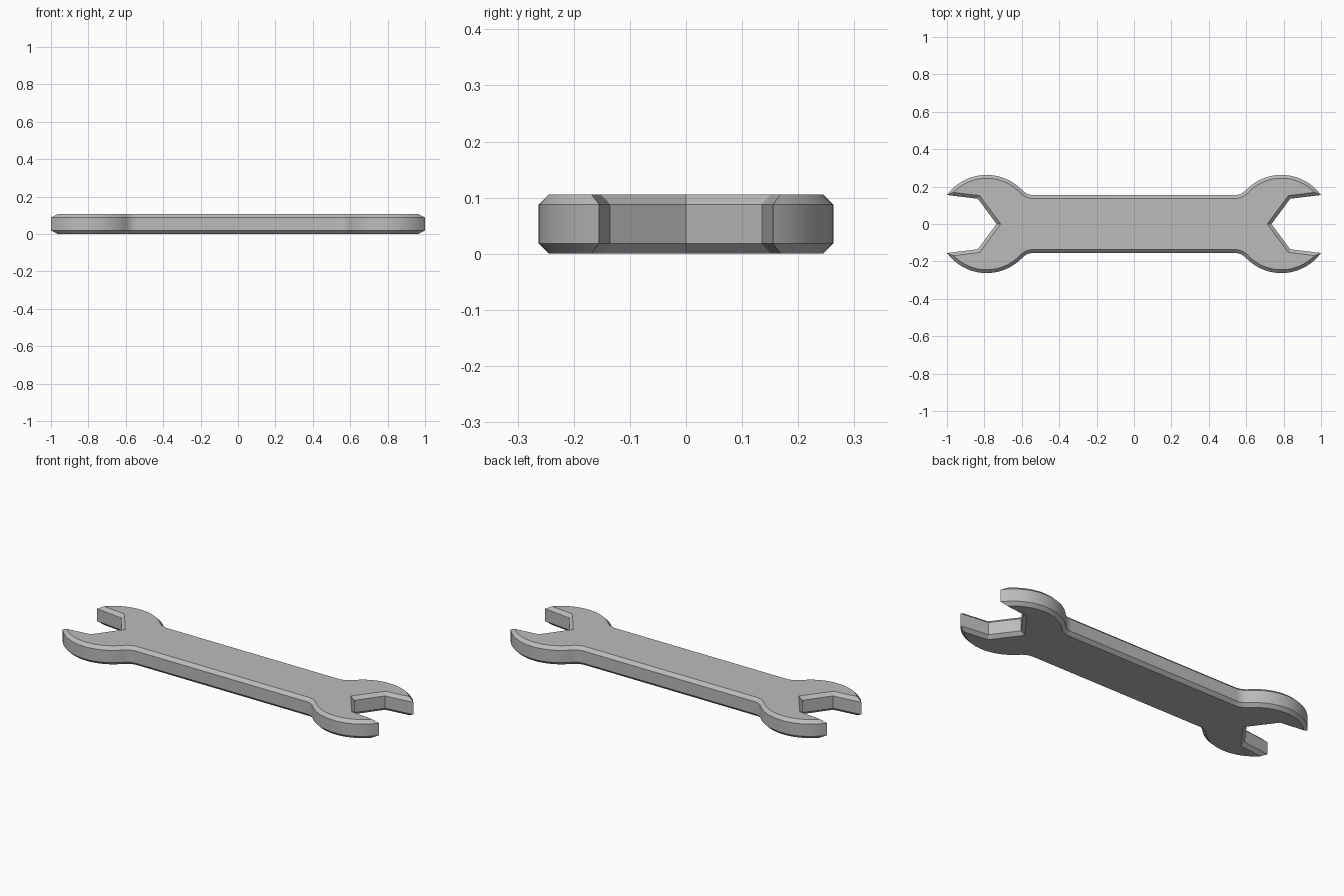
import bpy
import bmesh
from math import atan2, pi, sin, cos, sqrt
from mathutils import Vector
from mathutils.geometry import intersect_line_sphere_2d

cube = bpy.data.objects.get("Cube")
if cube:
    bpy.data.objects.remove(cube)

HEAD_X, HEAD_R = 0.788, 0.2625       # round head
HANDLE, FILLET = 0.155, 0.08         # handle half width, neck radius
HEIGHT, BEVEL = 0.106, 0.018
THROAT, CORNER, TIP = Vector((0.735, 0)), Vector((0.835, 0.135)), Vector((1, 0.155))


def arc(centre, radius, start, end, steps):
    angles = [start + (end - start) * i / steps for i in range(steps + 1)]
    return [centre + radius * Vector((cos(a), sin(a))) for a in angles]


def normal(a, b):
    d = (b - a).normalized()
    return Vector((-d.y, d.x))


def outline(inset):
    """Closed outline of the wrench, moved inwards by the inset."""
    # Jaw opening
    n1, n2 = normal(THROAT, CORNER), normal(CORNER, TIP)
    throat = THROAT + Vector((inset / n1.x, 0))
    corner = CORNER + inset * (n1 + n2) / (1 + n1.dot(n2))
    head = Vector((HEAD_X, 0))
    radius = HEAD_R - inset
    hits = intersect_line_sphere_2d(corner, corner + TIP - CORNER, head, radius, False)
    tip = max((h for h in hits if h), key=lambda h: h.x)
    # Round head, then the neck that blends into the handle
    rise = HANDLE + FILLET
    neck = Vector((HEAD_X - sqrt((HEAD_R + FILLET) ** 2 - rise ** 2), rise))
    to_neck = neck - head
    turn = atan2(to_neck.y, to_neck.x)
    start = atan2(tip.y, tip.x - HEAD_X)
    quarter = [throat, corner] + arc(head, radius, start, turn, 24)
    quarter += arc(neck, FILLET + inset, turn - pi, -pi / 2, 8)[1:]
    # Mirror to the other end, then turn half a circle
    half = quarter + [Vector((-p.x, p.y)) for p in reversed(quarter[1:])]
    return half + [-p for p in half]


steel = bpy.data.materials.new("grey steel")
steel.use_nodes = True
colour = (0.5, 0.5, 0.5, 1)
steel.diffuse_color = colour
steel.node_tree.nodes["Principled BSDF"].inputs["Base Color"].default_value = colour

# Stack four outlines into a bevelled slab
bm = bmesh.new()
levels = [(0, BEVEL), (BEVEL, 0), (HEIGHT - BEVEL, 0), (HEIGHT, BEVEL)]
rings = [[bm.verts.new((p.x, p.y, z)) for p in outline(inset)] for z, inset in levels]
for low, high in zip(rings, rings[1:]):
    for i in range(len(low)):
        bm.faces.new((low[i - 1], low[i], high[i], high[i - 1]))
bm.faces.new(rings[-1])
bm.faces.new(reversed(rings[0]))
bmesh.ops.recalc_face_normals(bm, faces=bm.faces)

mesh = bpy.data.meshes.new("wrench")
bm.to_mesh(mesh)
bm.free()
mesh.materials.append(steel)
wrench = bpy.data.objects.new("wrench", mesh)
bpy.context.collection.objects.link(wrench)
bpy.ops.object.select_all(action='DESELECT')
wrench.select_set(True)
bpy.context.view_layer.objects.active = wrench
bpy.ops.object.shade_smooth_by_angle(angle=pi / 6)
